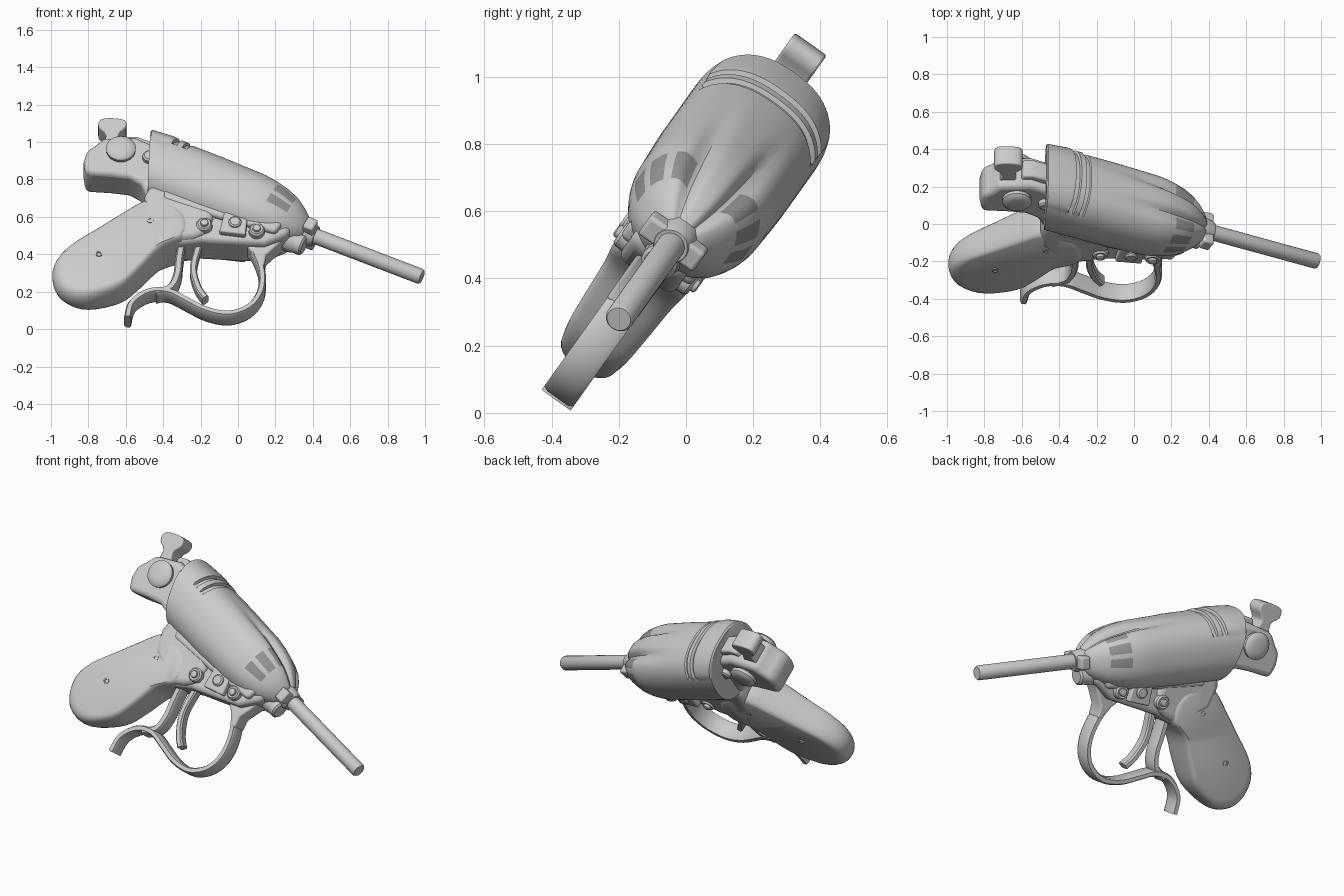
import bpy, bmesh, math
from mathutils import Matrix, Vector

if "Cube" in bpy.data.objects:
    bpy.data.objects.remove(bpy.data.objects["Cube"])

# Working frame: x, w (sideways), v (up in the pistol's plane); the pistol leans over about x
LEAN = Matrix.Translation((0, -.385, .04)) @ Matrix.Rotation(math.radians(-35.5), 4, 'X')
CS, SN = .905, .426


def ax(s, t, w=0):
    """Point given along the barrel (s), above it (t) and sideways (w)."""
    return Vector((.39 + CS*s + SN*t, w + .012, .581 - SN*s + CS*t))


def finish(name, bm):
    bmesh.ops.recalc_face_normals(bm, faces=bm.faces[:])
    me = bpy.data.meshes.new(name)
    bm.to_mesh(me)
    bm.free()
    ob = bpy.data.objects.new(name, me)
    bpy.context.collection.objects.link(ob)
    ob.matrix_world = LEAN
    return ob


def loft(name, rings, caps=True, dark=None):
    """Skin a list of rings; faces chosen by dark(k, i) get the second material slot."""
    bm = bmesh.new()
    R = [[bm.verts.new(p) for p in r] for r in rings]
    n = len(R[0])
    for k in range(len(R) - 1):
        for i in range(n):
            j = (i + 1) % n
            f = bm.faces.new((R[k][i], R[k][j], R[k+1][j], R[k+1][i]))
            if dark and dark(k, i):
                f.material_index = 1
    if caps:
        bm.faces.new(R[0])
        bm.faces.new(R[-1])
    return finish(name, bm)


def circle(n=32):
    return [(math.cos(2*math.pi*i/n), math.sin(2*math.pi*i/n)) for i in range(n)]


def rod(name, prof, t=0):
    """Turned part along the barrel direction, prof = (s, radius)."""
    return loft(name, [[ax(s, t + r*b, r*a) for a, b in circle()] for s, r in prof])


def stud(name, x, v, prof):
    """Turned part pointing sideways on both sides, prof = (w, radius)."""
    for side, sg in (("near", -1), ("far", 1)):
        loft(f"{name}_{side}", [[Vector((x + r*a, sg*w, v + r*b)) for a, b in circle(24)]
                                for w, r in prof])


def smooth(pts, closed=True, k=4):
    P = [Vector(p) for p in pts]
    n, out = len(P), []
    for i in range(n if closed else n - 1):
        if closed:
            a, b, c, d = (P[(i + j) % n] for j in (-1, 0, 1, 2))
        else:
            a, b, c, d = P[max(i-1, 0)], P[i], P[i+1], P[min(i+2, n-1)]
        for q in range(k):
            u = q / k
            out.append(.5*(2*b + (c-a)*u + (2*a-5*b+4*c-d)*u*u + (3*b-a-3*c+d)*u**3))
    return out if closed else out + [P[-1]]


def plate(name, pts, w0, w1, bevel=.015):
    """Flat profile extruded sideways from w0 to w1 with rounded edges."""
    ob = loft(name, [[Vector((p[0], w, p[1])) for p in pts] for w in (w0, w1)])
    m = ob.modifiers.new("round", 'BEVEL')
    m.width, m.segments, m.limit_method, m.angle_limit = bevel, 4, 'ANGLE', .6
    return ob


def ribbon(name, pts, thick, half):
    """Strip following a path, 2*thick in the plane and 2*half wide."""
    P = smooth(pts, False)
    rings = []
    for i, p in enumerate(P):
        d = (P[min(i+1, len(P)-1)] - P[max(i-1, 0)]).normalized()
        nrm = Vector((-d.y, d.x))
        rings.append([Vector((p.x + nrm.x*thick*a, half*b, p.y + nrm.y*thick*a))
                      for a, b in ((-.6, -1), (.6, -1), (1, -.7), (1, .7),
                                   (.6, 1), (-.6, 1), (-1, .7), (-1, -.7))])
    return loft(name, rings)


# Bulbous shell: rounded-square section, nose grooves beside a central spine, dark flush panes
N = 80


def section(s, k, shear=0):
    ring = []
    g = max(0, min(1, (s + .62) / .4)) * .2
    for i in range(N):
        th = 2*math.pi*i/N
        c, q = math.cos(th), math.sin(th)
        kk = k if q > .5 or s > -.7 else 1      # bands and collar only cross the top
        r = kk / (abs(c)**2.4 + abs(q)**2.4)**(1/2.4)
        deg = math.degrees(th)
        r *= 1 - g*sum(math.exp(-((deg - m)/8)**2) for m in (66, 114))
        t = .2*r*q
        ring.append(ax(s - shear*t, t, .218*r*c))
    return ring


shell = [(-.955, .95, .42), (-.95, 1.01, .4), (-.875, 1.05, .1), (-.868, 1.04, 0), (-.862, .96, 0),
         (-.84, .96, 0), (-.836, 1.03, 0), (-.805, 1.03, 0), (-.80, .96, 0), (-.78, .96, 0),
         (-.775, 1.0, 0), (-.6, 1, 0), (-.5, .99, 0), (-.42, .98, 0), (-.34, .97, 0), (-.29, .94, 0),
         (-.25, .905, 0), (-.19, .835, 0), (-.13, .72, 0), (-.08, .56, 0), (-.04, .39, 0), (-.02, .25, 0)]
panes = {i % N for a in (-2, 4, 10) for i in range(a, a + 4)}
panes |= {(39 - i) % N for i in panes}
body = loft("body_shell", [section(*r) for r in shell], True,
            lambda k, i: 16 <= k <= 17 and i in panes)
for mat_name, g in (("shell_grey", .8), ("pane_dark", .3)):
    mat = bpy.data.materials.new(mat_name)
    mat.diffuse_color = (g, g, g, 1)
    mat.use_nodes = True
    mat.node_tree.nodes["Principled BSDF"].inputs["Base Color"].default_value = mat.diffuse_color
    body.data.materials.append(mat)

# Barrel, its lug and the stub beneath it
rod("barrel", [(-.1, .042), (.645, .042), (.655, .036)])
rod("barrel_socket", [(-.12, .075), (-.02, .065), (.01, .06), (.03, .052)])
lug = [(ax(s, t).x, ax(s, t).z) for s, t in ((-.035, -.035), (.025, -.035), (.025, .04), (-.035, .04))]
plate("barrel_lug", lug, -.09, .11, .012)
rod("lower_stub", [(-.3, .06), (-.06, .06), (-.05, .055), (-.01, .055), (0, .045)], -.085)

# Receiver and frame
frame = [(-.815, .91), (-.825, .99), (-.81, 1.06), (-.77, 1.09), (-.72, 1.145), (-.55, 1.15),
         (-.4, 1.07), (.15, .72), (.3, .6), (.27, .51), (.14, .45), (-.05, .46), (-.2, .47),
         (-.34, .45), (-.5, .62), (-.49, .78), (-.52, .845), (-.58, .885), (-.68, .9)]
plate("frame", frame, -.1, .1, .03)
plate("frame_rail", [(-.4, .72), (-.3, .68), (-.1, .6), (.2, .5), (.24, .56), (-.1, .72), (-.4, .84)],
      -.13, .13, .02)
plate("frame_heel", [(-.5, .62), (-.36, .46), (-.24, .475), (-.17, .50), (-.13, .6), (-.14, .72),
                     (-.46, .84), (-.5, .75)], -.125, .125, .035)

# Grip: pillow-shaped panels swelling towards the top
outline = smooth([(-.49, .745), (-.63, .655), (-.75, .57), (-.91, .455), (-.985, .35), (-.985, .235),
                  (-.93, .15), (-.81, .11), (-.63, .165), (-.52, .27), (-.4, .41), (-.27, .48),
                  (-.24, .58), (-.28, .68), (-.38, .74)])
mid = sum(outline, Vector((0, 0))) / len(outline)
rings = []
for k in range(-6, 7):
    f = math.radians(k * 14)
    sc = .76 + .24*math.cos(f)**.6
    rings.append([Vector((mid.x + (p.x-mid.x)*sc,
                          math.sin(f)*(.108 + .028*(p.x-mid.x)/.4),
                          mid.y + (p.y-mid.y)*sc)) for p in outline])
loft("grip", rings)
for x, v, w in ((-.47, .58, .119), (-.743, .375, .099)):
    stud("grip_screw", x, v, [(w-.05, .017), (w+.004, .017), (w+.004, .010), (w-.002, .009)])

# Trigger guard loop, its rear strut, curled tail and the trigger
ribbon("guard_loop", [(-.59, 0), (-.565, .10), (-.475, .17), (-.37, .17), (-.27, .11), (-.17, .05),
                      (-.05, .023), (.06, .07), (.122, .175), (.125, .32), (.07, .48)], .019, .053)
ribbon("guard_strut", [(-.30, .49), (-.315, .38), (-.325, .28), (-.36, .20), (-.44, .165)], .022, .05)
plate("guard_root", [(.04, .47), (.09, .40), (.115, .33), (.14, .33), (.15, .40), (.24, .5)],
      -.055, .055, .012)
ribbon("trigger", [(-.21, .48), (-.235, .37), (-.235, .29), (-.21, .2), (-.175, .14)], .019, .034)

# Side plates, buttons and bolts on both sides
for side, sg in (("near", -1), ("far", 1)):
    plate(f"side_plate_{side}", [(-.1, .50), (.04, .48), (.05, .58), (-.07, .64)],
          sg*.08, sg*.135, .01)
stud("plate_button", -.016, .555, [(.1, .034), (.142, .034), (.150, .026)])
for x, v in ((-.18, .55), (.10, .515)):
    stud("frame_bolt", x, v, [(.06, .045), (.125, .042), (.135, .034), (.132, .022), (.146, .02), (.15, .012)])

# Rear toggle knobs, small pins, sight and link block
stud("toggle_knob", -.626, 1.047, [(.06, .06), (.105, .06), (.11, .078), (.13, .08), (.142, .068), (.148, .04)])
stud("rear_pin", -.475, 1.0, [(.08, .035), (.125, .035), (.133, .025)])
sight = smooth([(-.735, 1.29), (-.67, 1.30), (-.605, 1.285), (-.60, 1.24), (-.64, 1.19),
                (-.625, 1.10), (-.72, 1.10), (-.705, 1.19), (-.745, 1.24)], k=3)
plate("rear_sight", sight, -.056, .06, .008)
plate("toggle_link", [(-.62, 1.1), (-.59, 1.18), (-.54, 1.18), (-.45, 1.14), (-.45, 1.05)], -.055, .055, .012)

# Smooth shading with crisp edges
bpy.ops.object.select_all(action='DESELECT')
for ob in bpy.context.scene.objects:
    ob.select_set(True)
bpy.context.view_layer.objects.active = body
bpy.ops.object.shade_smooth_by_angle(angle=math.radians(35))
